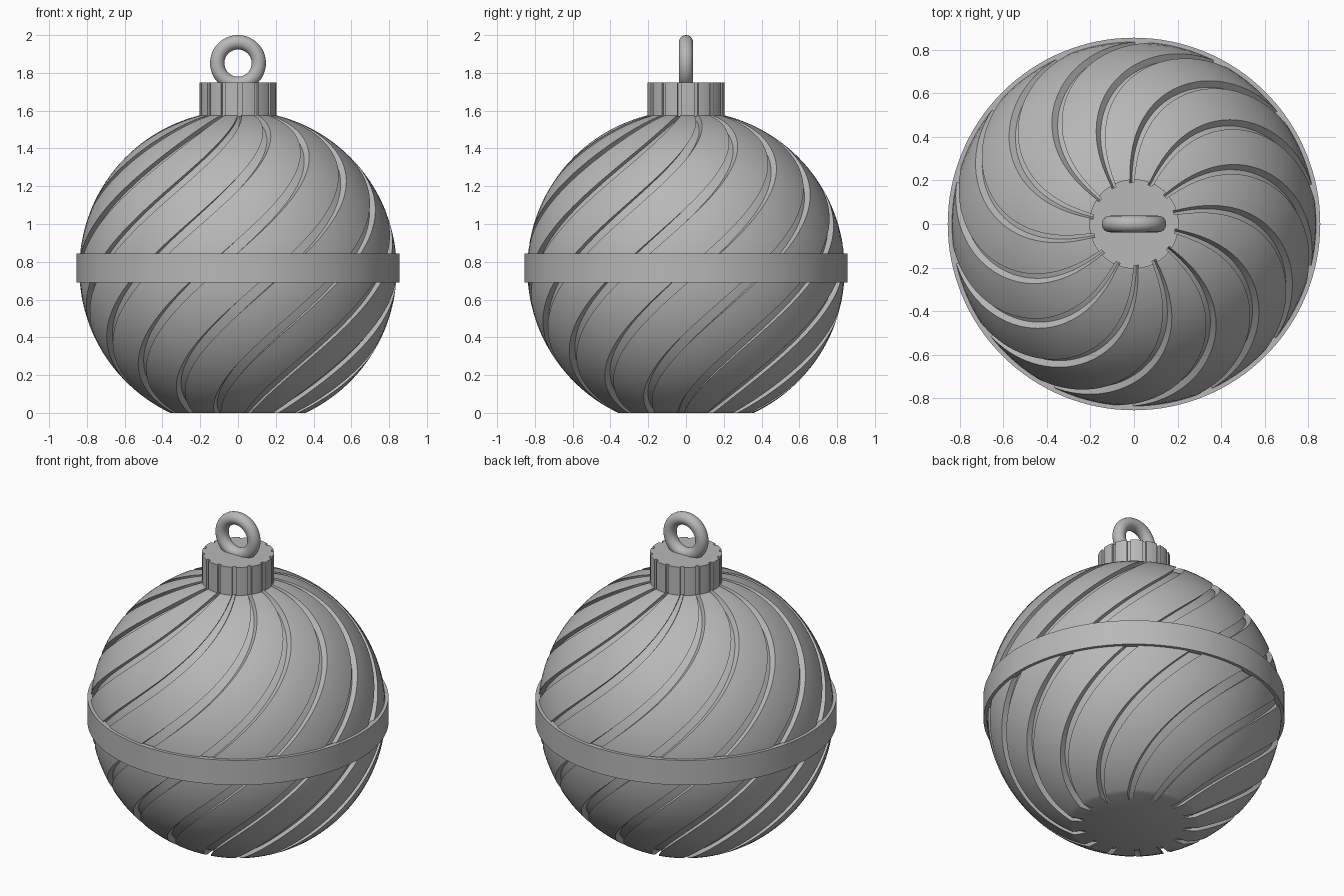
import bpy, bmesh, math

if "Cube" in bpy.data.objects:
    bpy.data.objects.remove(bpy.data.objects["Cube"], do_unlink=True)

COUNT = 14                       # grooves round the ball and the cap
SECTOR = math.tau / COUNT
RADIUS, CENTRE, DEPTH = 0.84, 0.76, 0.03
NECK = 1.58                      # height where ball meets cap
TWIST = math.radians(78)         # turn per unit of height

grey = bpy.data.materials.new("plain grey")
grey.use_nodes = True
colour = (0.48, 0.48, 0.48, 1)
grey.diffuse_color = colour
grey.node_tree.nodes["Principled BSDF"].inputs["Base Color"].default_value = colour


def finish(obj, angle=30):
    obj.data.materials.append(grey)
    bpy.ops.object.select_all(action='DESELECT')
    obj.select_set(True)
    bpy.context.view_layer.objects.active = obj
    bpy.ops.object.shade_smooth_by_angle(angle=math.radians(angle))


def from_bmesh(name, bm):
    bmesh.ops.recalc_face_normals(bm, faces=bm.faces)
    mesh = bpy.data.meshes.new(name)
    bm.to_mesh(mesh)
    bm.free()
    obj = bpy.data.objects.new(name, mesh)
    bpy.context.collection.objects.link(obj)
    return obj


def fluted(name, rows, groove, twist):
    """Stack of grooved rings; each row is height, outer radius, groove radius."""
    bm = bmesh.new()
    rings = []
    for z, outer, inner in rows:
        ring = []
        for k in range(COUNT):
            start = -math.pi / 2 + k * SECTOR + twist * (z - NECK)
            steps = [(inner, groove * i / 2) for i in range(3)]
            steps += [(outer, groove + (SECTOR - groove) * i / 7) for i in range(8)]
            for r, a in steps:
                ring.append(bm.verts.new((r * math.cos(start + a), r * math.sin(start + a), z)))
        rings.append(ring)
    n = len(rings[0])
    for low, high in zip(rings, rings[1:]):
        for i in range(n):
            j = (i + 1) % n
            bm.faces.new((low[i], low[j], high[j], high[i]))
    bm.faces.new(rings[0][::-1])
    bm.faces.new(rings[-1])
    return from_bmesh(name, bm)


# Ball with spiral grooves, cut flat at the bottom and at the neck
low = math.asin(-CENTRE / RADIUS)
high = math.asin((NECK - 0.004 - CENTRE) / RADIUS)
ball_rows = []
for i in range(81):
    lat = low + (high - low) * i / 80
    rise = RADIUS * math.sin(lat)
    floor = math.sqrt(max((RADIUS - DEPTH) ** 2 - rise ** 2, 0.01))
    ball_rows.append((CENTRE + rise, RADIUS * math.cos(lat), floor))
finish(fluted("spiral_ball", ball_rows, math.radians(5.6), TWIST))

# Fluted cap
cap_rows = [(z, 0.205, 0.19) for z in (1.57, 1.75)]
finish(fluted("fluted_cap", cap_rows, math.radians(6), 0))

# Plain band round the middle
bm = bmesh.new()
profile = [(0.825, 0.69), (0.855, 0.69), (0.855, 0.845), (0.825, 0.845)]
verts = [bm.verts.new((r, 0, z)) for r, z in profile]
edges = [bm.edges.new((verts[i], verts[(i + 1) % 4])) for i in range(4)]
bmesh.ops.spin(bm, geom=verts + edges, cent=(0, 0, 0), axis=(0, 0, 1),
               angle=math.tau, steps=128, use_merge=True)
bmesh.ops.remove_doubles(bm, verts=bm.verts, dist=0.0001)
finish(from_bmesh("middle_band", bm))

# Hanging ring
bpy.ops.mesh.primitive_torus_add(major_radius=0.11, minor_radius=0.038,
                                 major_segments=64, minor_segments=24,
                                 location=(0, 0, 1.852), rotation=(math.pi / 2, 0, 0))
ring = bpy.context.object
ring.name = "hanging_ring"
finish(ring, 60)
